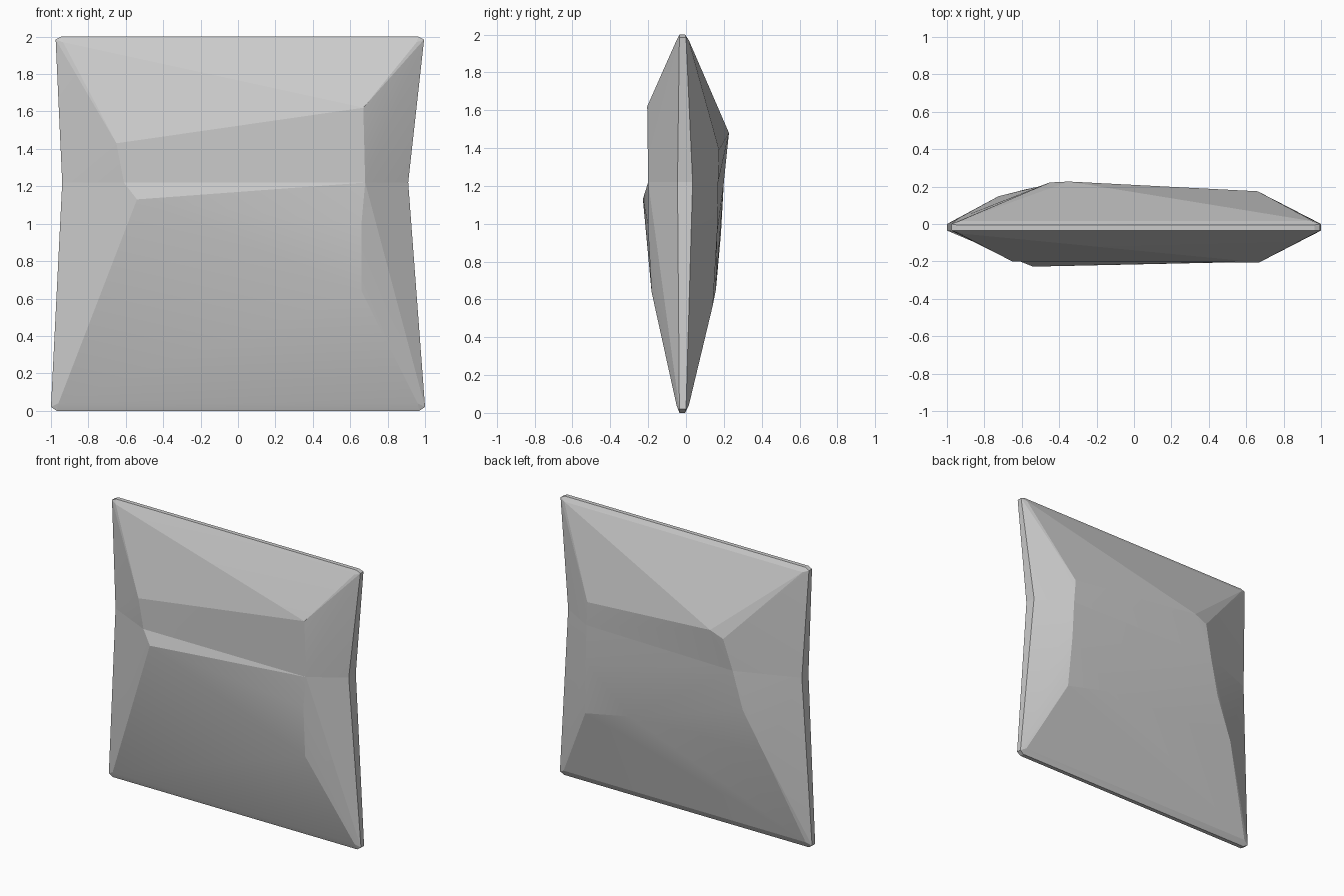
import bpy, bmesh

if "Cube" in bpy.data.objects:
    bpy.data.objects.remove(bpy.data.objects["Cube"])

CREASE = 1.22

# Shared cross-section where the cushion is pinched across its middle
crease_ring = [(x, y, CREASE) for x, y in (
    (-0.94, -0.045), (-0.94, 0.03), (-0.51, 0.20), (0.67, 0.17),
    (0.91, 0.035), (0.91, -0.045), (0.68, -0.20), (-0.61, -0.20))]


def hem(x0, x1, z_edge, z_in):
    """Thin rounded edge along the top or bottom of the cushion."""
    pts = []
    for x, s in ((x0, 1), (x1, -1)):
        pts += [(x, -0.035, z_in), (x, 0.0, z_in),
                (x + 0.03 * s, -0.035, z_edge), (x + 0.03 * s, -0.005, z_edge),
                (x + 0.04 * s, -0.05, z_in - (z_edge - z_in)),
                (x + 0.04 * s, 0.015, z_in - (z_edge - z_in))]
    return pts


def stuffed_half(name, points):
    """Taut convex skin over the points, left open at the crease."""
    bm = bmesh.new()
    for p in points + crease_ring:
        bm.verts.new(p)
    bmesh.ops.convex_hull(bm, input=bm.verts[:])
    loose = [v for v in bm.verts if not v.link_faces]
    bmesh.ops.delete(bm, geom=loose, context='VERTS')
    cap = [f for f in bm.faces if all(abs(v.co.z - CREASE) < 1e-4 for v in f.verts)]
    bmesh.ops.delete(bm, geom=cap, context='FACES')
    bmesh.ops.recalc_face_normals(bm, faces=bm.faces[:])
    mesh = bpy.data.meshes.new(name)
    bm.to_mesh(mesh)
    bm.free()
    obj = bpy.data.objects.new(name, mesh)
    bpy.context.collection.objects.link(obj)
    bpy.context.view_layer.objects.active = obj
    bpy.ops.object.select_all(action='DESELECT')
    obj.select_set(True)
    bpy.ops.object.shade_smooth_by_angle(angle=0.15)
    return obj


# Upper half: front and back folds
stuffed_half("cushion_upper", hem(-0.975, 0.995, 2.0, 1.985) + [
    (-0.65, -0.20, 1.43), (0.67, -0.205, 1.62),
    (-0.35, 0.227, 1.48), (-0.45, 0.222, 1.44), (0.66, 0.175, 1.39)])

# Lower half: front peak, then the shallow fold across the back
stuffed_half("cushion_lower", hem(-1.0, 1.0, 0.0, 0.02) + [
    (-0.54, -0.228, 1.13), (0.66, -0.202, 1.0), (0.66, -0.182, 0.64),
    (-0.725, 0.148, 0.66), (-0.28, 0.157, 0.665), (0.335, 0.158, 0.65),
    (0.70, 0.142, 0.57), (-0.58, 0.185, 0.95), (0.68, 0.165, 0.95)])
